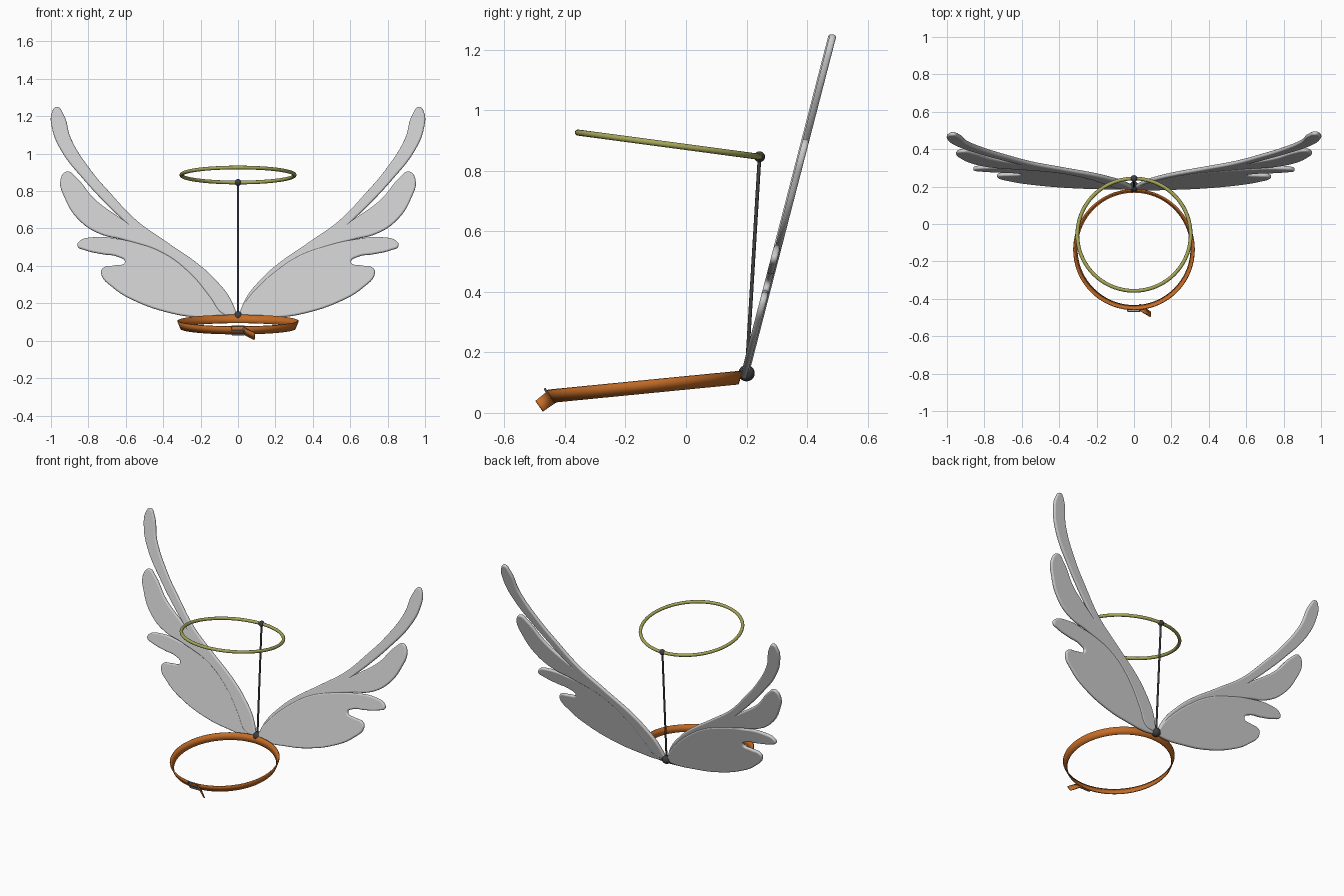
import bpy, bmesh
from math import radians, sin, cos
from mathutils import Vector

if "Cube" in bpy.data.objects:
    bpy.data.objects.remove(bpy.data.objects["Cube"])


def material(name, rgb):
    m = bpy.data.materials.new(name)
    m.diffuse_color = (*rgb, 1)
    m.use_nodes = True
    m.node_tree.nodes["Principled BSDF"].inputs["Base Color"].default_value = m.diffuse_color
    return m


ORANGE = material("orange_leather", (0.55, 0.15, 0.02))
GOLD = material("pale_gold", (0.38, 0.38, 0.10))
DARK = material("dark_metal", (0.05, 0.05, 0.055))
STEEL = material("steel", (0.25, 0.25, 0.26))


def finish(ob, name, mat=None, angle=40):
    ob.name = name
    if mat:
        ob.data.materials.append(mat)
    bpy.ops.object.select_all(action='DESELECT')
    ob.select_set(True)
    bpy.context.view_layer.objects.active = ob
    if ob.type == 'CURVE':
        bpy.ops.object.convert(target='MESH')
    bpy.ops.object.shade_smooth_by_angle(angle=radians(angle))
    return ob


def mesh_object(name, verts, faces, mat, thickness):
    me = bpy.data.meshes.new(name)
    me.from_pydata(verts, [], faces)
    ob = bpy.data.objects.new(name, me)
    bpy.context.collection.objects.link(ob)
    s = ob.modifiers.new("thickness", 'SOLIDIFY')
    s.thickness, s.offset = thickness, 0
    return finish(ob, name, mat)


def ball(name, loc, r):
    bpy.ops.mesh.primitive_uv_sphere_add(segments=24, ring_count=12, radius=r, location=loc)
    finish(bpy.context.object, name, DARK)


def rod(name, a, b, r, mat):
    a, b = Vector(a), Vector(b)
    bpy.ops.mesh.primitive_cylinder_add(vertices=16, radius=r, depth=(b - a).length, location=(a + b) / 2)
    bpy.context.object.rotation_euler = (b - a).to_track_quat('Z', 'Y').to_euler()
    finish(bpy.context.object, name, mat)


# Wings: puffy flat panels in one plane leaning back
LEAN = radians(14.5)
BEVEL = 0.009
# (x, z) outlines read from the front
FEATHERS = [(0, .13), (.05, .24), (.12, .325), (.2, .4), (.385, .53), (.545, .645), (.68, .786),
            (.786, .91), (.893, 1.08), (.933, 1.21), (.97, 1.25), (.995, 1.22), (.995, 1.14),
            (.945, 1.016), (.82, .856), (.69, .717), (.618, .648), (.765, .755), (.868, .875),
            (.914, .904), (.948, .866), (.925, .76), (.845, .64), (.74, .572), (.61, .538),
            (.4, .465), (.25, .35), (.15, .23), (.08, .14)]
LOBES = [(0, .12), (.035, .2), (.1, .28), (.2, .37), (.32, .45), (.45, .5), (.62, .54), (.78, .552),
         (.85, .53), (.858, .505), (.82, .484), (.74, .49), (.65, .5), (.6, .49)]
LOBES = LOBES[:10] + [(.82, .485), (.72, .462), (.645, .45), (.605, .42), (.66, .402), (.72, .39),
                      (.732, .36), (.67, .285), (.55, .212), (.35, .145), (.2, .122), (.08, .112)]


def panel(name, outline, side, forward, sharp):
    cu = bpy.data.curves.new(name, 'CURVE')
    cu.dimensions, cu.fill_mode = '2D', 'BOTH'
    cu.extrude, cu.bevel_depth, cu.offset = 0.002, BEVEL, -BEVEL
    cu.bevel_resolution, cu.resolution_u = 3, 6
    sp = cu.splines.new('BEZIER')
    sp.bezier_points.add(len(outline) - 1)
    sp.use_cyclic_u = True
    for i, (p, (x, z)) in enumerate(zip(sp.bezier_points, outline)):
        p.co = (side * x, (z - 0.13) / cos(LEAN), 0)
        p.handle_left_type = p.handle_right_type = 'VECTOR' if i in sharp else 'AUTO'
    ob = bpy.data.objects.new(name, cu)
    bpy.context.collection.objects.link(ob)
    ob.location = (0, 0.195 - forward, 0.13)
    ob.rotation_euler = (radians(90) - LEAN, 0, 0)
    finish(ob, name)


for label, side in (("right", 1), ("left", -1)):
    panel(label + "_wing_long_feathers", FEATHERS, side, -0.002 * side, (0, 16))
    panel(label + "_wing_lower_lobes", LOBES, side, 0.002 * side, (0,))

# Halo and its support
bpy.ops.mesh.primitive_torus_add(major_segments=72, minor_segments=12, major_radius=0.303, minor_radius=0.01,
                                 location=(0, -0.057, 0.886), rotation=(radians(-7.6), 0, 0))
finish(bpy.context.object, "halo", GOLD)
ball("halo_joint", (0, 0.243, 0.846), 0.018)
ball("pivot_ball", (0, 0.2, 0.131), 0.027)
rod("halo_rod", (0, 0.2, 0.131), (0, 0.243, 0.846), 0.006, DARK)

# Flared band, tilted down at the front
TILT = radians(5.6)
N = 72


def tilted(x, y, z):
    return (x, -0.135 + y * cos(TILT) - z * sin(TILT), 0.086 + y * sin(TILT) + z * cos(TILT))


verts = []
for i in range(N):
    a = radians(360 * i / N)
    for r, z in ((0.305, -0.021), (0.322, 0.021)):
        verts.append(tilted(r * cos(a), r * sin(a), z))
faces = [(2 * i, 2 * ((i + 1) % N), 2 * ((i + 1) % N) + 1, 2 * i + 1) for i in range(N)]
mesh_object("band", verts, faces, ORANGE, 0.007)

# Loose strap end beside the buckle
mesh_object("strap_end", [(.03, -.46, .07), (.03, -.428, .035), (.088, -.496, .041), (.088, -.471, .006)],
            [(0, 1, 3, 2)], ORANGE, 0.007)

# Buckle frame and prong
cu = bpy.data.curves.new("buckle", 'CURVE')
cu.dimensions, cu.bevel_depth, cu.bevel_resolution = '3D', 0.004, 2
sp = cu.splines.new('POLY')
corners = [(-.035, -.019), (-.03, -.025), (.03, -.025), (.035, -.019),
           (.035, .019), (.03, .025), (-.03, .025), (-.035, .019)]
sp.points.add(len(corners) - 1)
sp.use_cyclic_u = True
for p, (x, z) in zip(sp.points, corners):
    p.co = (*tilted(x, -0.32 - 0.4 * z, z), 1)
buckle = bpy.data.objects.new("buckle", cu)
bpy.context.collection.objects.link(buckle)
finish(buckle, "buckle", STEEL)
rod("buckle_prong", tilted(-.035, -.322, 0), tilted(.035, -.322, 0), 0.0035, STEEL)
